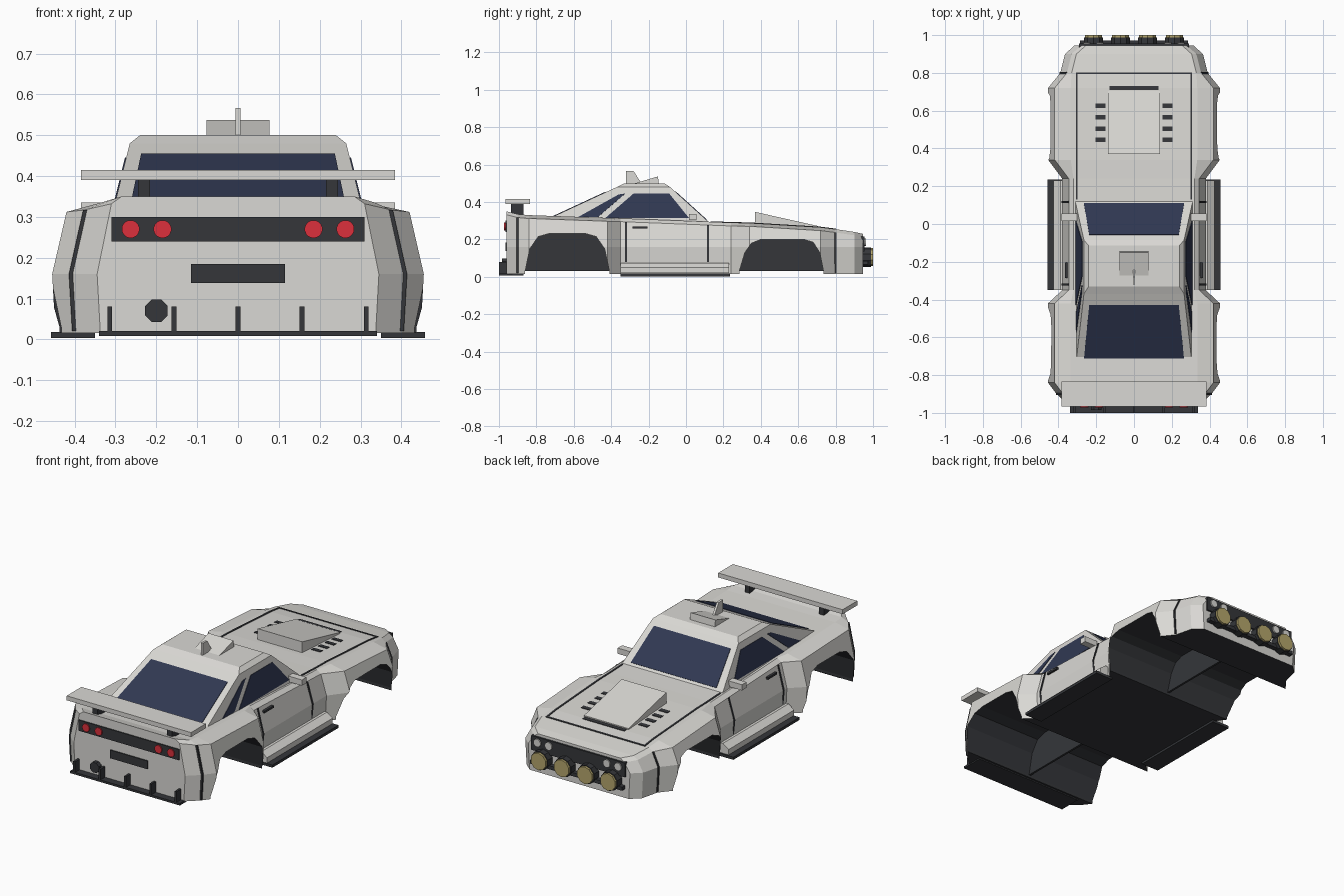
import bpy, bmesh
from mathutils import Vector

if "Cube" in bpy.data.objects:
    bpy.data.objects.remove(bpy.data.objects["Cube"])


def material(name, rgb):
    m = bpy.data.materials.new(name)
    m.diffuse_color = (*rgb, 1)
    m.use_nodes = True
    m.node_tree.nodes["Principled BSDF"].inputs["Base Color"].default_value = m.diffuse_color
    return m


PAINT = material("paint", (0.70, 0.69, 0.66))
DARK = material("dark", (0.035, 0.037, 0.042))
GLASS = material("glass", (0.03, 0.04, 0.085))
RED = material("red", (0.72, 0.03, 0.045))
YELLOW = material("yellow", (0.46, 0.38, 0.15))


def mesh_object(name, rings, mats, caps=True):
    """Skin a list of equal-sized closed rings."""
    bm = bmesh.new()
    loops = [[bm.verts.new(p) for p in r] for r in rings]
    n = len(loops[0])
    for a, b in zip(loops, loops[1:]):
        for i in range(n):
            bm.faces.new((a[i], a[(i + 1) % n], b[(i + 1) % n], b[i]))
    if caps:
        bm.faces.new(loops[0])
        bm.faces.new(loops[-1])
    bmesh.ops.recalc_face_normals(bm, faces=bm.faces)
    me = bpy.data.meshes.new(name)
    bm.to_mesh(me)
    bm.free()
    for m in mats:
        me.materials.append(m)
    ob = bpy.data.objects.new(name, me)
    bpy.context.collection.objects.link(ob)
    return ob


def prism(name, pts, a, b, mat=PAINT, axis="x", mirror=False):
    """Extrude a 2D profile from a to b; yz profile for x, xz profile for y."""
    def place(p, t):
        return (t, p[0], p[1]) if axis == "x" else (p[0], t, p[1])
    ob = mesh_object(name, [[place(p, t) for p in pts] for t in (a, b)], [mat])
    return add_mirror(ob) if mirror else ob


def add_mirror(ob):
    ob.modifiers.new("mirror", "MIRROR")
    return ob


def box(name, x, y, z, mat=PAINT, mirror=False):
    return prism(name, [(y[0], z[0]), (y[1], z[0]), (y[1], z[1]), (y[0], z[1])],
                 x[0], x[1], mat, "x", mirror)


def disc(name, x, z, r, y0, y1, mat, sides=16, mirror=False):
    from math import cos, sin, tau
    pts = [(x + r * cos(tau * (i + .5) / sides), z + r * sin(tau * (i + .5) / sides))
           for i in range(sides)]
    return prism(name, pts, y0, y1, mat, "y", mirror)


def pane(name, pts, mirror=False):
    """Thin glass sheet standing slightly proud of its plane."""
    p = [Vector(q) for q in pts]
    n = (p[1] - p[0]).cross(p[2] - p[0]).normalized() * 0.003
    ob = mesh_object(name, [[q - n for q in p], [q + n for q in p]], [GLASS])
    return add_mirror(ob) if mirror else ob


# Body stations: y, half width, deck height
STATIONS = [(-.96, .345, .35), (-.90, .41, .335), (-.84, .455, .33), (-.42, .455, .315),
            (-.35, .38, .313), (.24, .38, .29), (.34, .455, .288), (.72, .455, .265),
            (.80, .39, .255), (.90, .365, .24), (.945, .315, .23)]


def station(y):
    for (y0, w0, z0), (y1, w1, z1) in zip(STATIONS, STATIONS[1:]):
        if y0 <= y <= y1:
            t = (y - y0) / (y1 - y0)
            return w0 + t * (w1 - w0), z0 + t * (z1 - z0)


def section(y):
    w, z = station(y)
    return [(w - .008, .015), (w, .16), (w - .035, z - .018), (min(.335, w - .06), z)]


rings = []
for y, _, _ in STATIONS:
    half = section(y)
    rings.append([(x, y, z) for x, z in half] + [(-x, y, z) for x, z in reversed(half)])
body = mesh_object("body_shell", rings, [PAINT, DARK])
for f in body.data.polygons:
    if f.normal.z < -.9:
        f.material_index = 1

# Wheel wells cut through the body, with a central dividing wall
ARCHES = {"rear": [(-.86, -.05), (-.86, .03), (-.835, .15), (-.79, .215), (-.73, .232), (-.54, .232),
                   (-.48, .215), (-.435, .15), (-.41, .03), (-.41, -.05)],
          "front": [(.285, -.05), (.285, .03), (.315, .13), (.35, .18), (.40, .2), (.63, .2),
                    (.68, .185), (.715, .13), (.735, .03), (.735, -.05)]}
bpy.context.view_layer.objects.active = body
for key, pts in ARCHES.items():
    cutter = prism(key + "_well_cutter", pts, -.6, .6)
    cutter.data.materials.clear()
    for m in (PAINT, DARK):
        cutter.data.materials.append(m)
    for f in cutter.data.polygons:
        f.material_index = 1
    cutter.hide_render = True
    mod = body.modifiers.new("well", "BOOLEAN")
    mod.operation, mod.solver, mod.object = "DIFFERENCE", "EXACT", cutter
    bpy.ops.object.modifier_apply(modifier=mod.name)
    bpy.data.objects.remove(cutter)
    prism(key + "_well_wall", [(y, max(z, .015)) for y, z in pts[1:-1]], -.006, .006, DARK)

# Cabin
def rect(w, y0, y1, z):
    return [(-w, y0, z), (w, y0, z), (w, y1, z), (-w, y1, z)]


mesh_object("cabin", [rect(.312, -.78, .125, .29), rect(.265, -.37, -.085, .48),
                      rect(.24, -.33, -.115, .5)], [PAINT])


def front_y(z):
    return .125 - (z - .29) / .19 * .21


def back_y(z):
    return -.78 + (z - .29) / .19 * .41


def side_x(z):
    return .312 - (z - .29) / .19 * .047


pane("windshield", [(-.265, front_y(.305), .305), (.265, front_y(.305), .305),
                    (.237, front_y(.455), .455), (-.237, front_y(.455), .455)])
pane("rear_window", [(-.265, back_y(.32), .32), (.265, back_y(.32), .32),
                     (.237, back_y(.453), .453), (-.237, back_y(.453), .453)])
for name, yz in (("door_window", [(.015, .315), (-.09, .445), (-.28, .445), (-.43, .315)]),
                 ("quarter_window", [(-.47, .32), (-.325, .445), (-.36, .44), (-.575, .32)])):
    pane(name, [(side_x(z), y, z) for y, z in yz], True)

# Roof scoop and fin
prism("roof_scoop", [(-.29, .495), (-.145, .495), (-.15, .537)], -.077, .077)
prism("roof_fin", [(-.32, .495), (-.32, .567), (-.28, .565), (-.235, .495)], -.006, .006)

# Hood scoop, slot, louvres and seams
prism("hood_scoop", [(.37, .27), (.37, .347), (.705, .272), (.705, .25)], -.138, .138)


def hood_strip(name, ys, x0, x1, mirror=False):
    z = [station(y)[1] for y in ys]
    prism(name, [(y, h + .003) for y, h in zip(ys, z)]
          + [(y, h - .01) for y, h in reversed(list(zip(ys, z)))], x0, x1, DARK, "x", mirror)


hood_strip("hood_slot", [.71, .72, .73], -.13, .13)
hood_strip("hood_side_seam", [.13, .24, .34, .72, .8], .298, .308, True)
hood_strip("hood_front_seam", [.793, .803], -.308, .308)
for i in range(4):
    y = .445 + i * .06
    hood_strip(f"hood_louvre_{i}", [y - .012, y + .012], .15, .205, True)

# Door and bumper seams wrap the side section
for name, y, low in (("rear_bumper_seam", -.9, .02), ("door_rear_seam", -.32, .08),
                     ("door_front_seam", .117, .08), ("front_bumper_seam", .8, .02)):
    s = section(y)[:3]
    s[0] = (s[0][0], low)
    prism(name, [(x + .004, z) for x, z in s] + [(x - .02, z) for x, z in reversed(s)],
          y - .005, y + .005, DARK, "y", True)
box("door_handle", (.35, .365), (-.285, -.205), (.258, .27), DARK, True)
box("door_mirror", (.30, .385), (.015, .055), (.303, .335), PAINT, True)

# Side skirts
prism("side_skirt", [(.35, .02), (.425, .02), (.425, .05), (.39, .075), (.35, .075)],
      -.35, .23, PAINT, "y", True)
box("skirt_plate", (.35, .458), (-.35, .235), (.003, .018), DARK, True)

# Rear wing
box("rear_wing", (-.385, .385), (-.965, -.835), (.39, .415))
box("wing_support", (.215, .245), (-.935, -.87), (.32, .392), DARK, True)

# Rear lights, plate panel, exhaust and diffuser
box("tail_panel", (-.31, .31), (-.966, -.95), (.24, .30), DARK)
for i, x in enumerate((.185, .263)):
    disc(f"tail_light_{i}", x, .27, .022, -.972, -.955, RED, 16, True)
box("plate_panel", (-.115, .115), (-.966, -.95), (.138, .184), DARK)
disc("exhaust", -.2, .07, .03, -.985, -.94, DARK, 8)
box("diffuser_plate", (-.34, .34), (-1, -.87), (.008, .02), DARK)
for i, x in enumerate((-.314, -.157, 0, .157, .314)):
    box(f"diffuser_fin_{i}", (x - .006, x + .006), (-1, -.95), (.01, .08), DARK)

# Front lamps
box("front_panel", (-.29, .29), (.93, .955), (.135, .215), DARK)
box("lamp_bar", (-.285, .285), (.93, .972), (.065, .085), DARK)
for i, x in enumerate((.18, .25)):
    disc(f"headlight_{i}", x, .185, .022, .94, .962, PAINT, 12, True)
for i, x in enumerate((.072, .215)):
    disc(f"spot_lamp_housing_{i}", x, .105, .053, .945, .988, DARK, 10, True)
    disc(f"spot_lamp_lens_{i}", x, .105, .048, .98, 1.0, YELLOW, 10, True)
